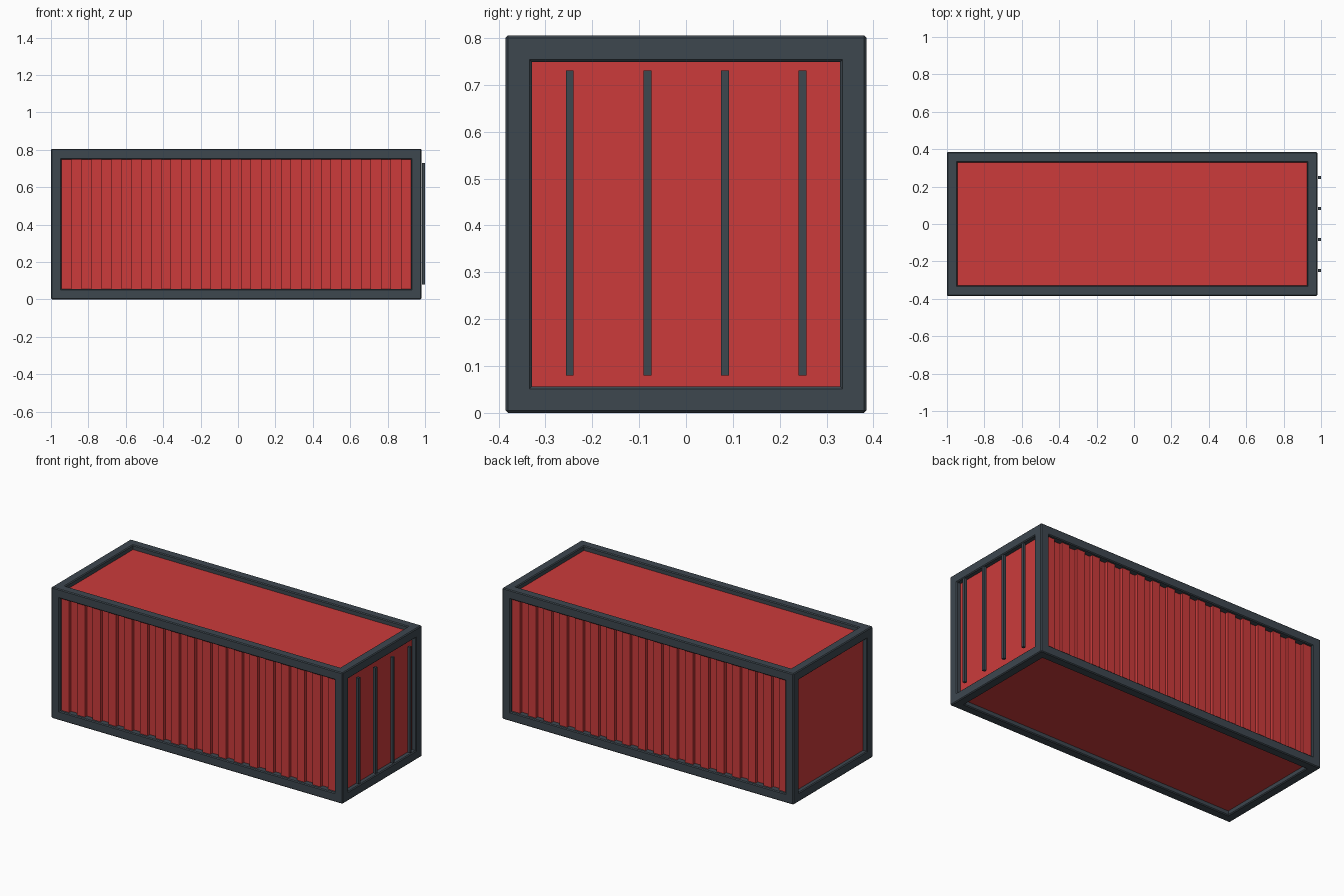
import bpy
import bmesh
import math
from mathutils import Matrix, Vector

if "Cube" in bpy.data.objects:
    bpy.data.objects.remove(bpy.data.objects["Cube"], do_unlink=True)


def make_material(name, rgb):
    mat = bpy.data.materials.new(name)
    mat.use_nodes = True
    mat.diffuse_color = (*rgb, 1)
    mat.node_tree.nodes["Principled BSDF"].inputs["Base Color"].default_value = (*rgb, 1)
    return mat


RED = make_material("container red", (0.604, 0.044, 0.044))
STEEL = make_material("dark slate steel", (0.047, 0.063, 0.078))

# Overall frame limits and beam thickness
LOW = Vector((-1.0, -0.385, 0.0))
HIGH = Vector((0.98, 0.385, 0.805))
BEAM = 0.056
RECESS = BEAM / 2
CENTRE_X = (LOW.x + HIGH.x) / 2


def add_object(name, bm, mat):
    mesh = bpy.data.meshes.new(name)
    bm.to_mesh(mesh)
    bm.free()
    mesh.materials.append(mat)
    obj = bpy.data.objects.new(name, mesh)
    bpy.context.scene.collection.objects.link(obj)
    return obj


def box(name, low, high, mat, bevel=0.0):
    low, high = Vector(low), Vector(high)
    bm = bmesh.new()
    bmesh.ops.create_cube(bm, size=1)
    bmesh.ops.scale(bm, vec=high - low, verts=bm.verts)
    bmesh.ops.translate(bm, vec=(low + high) / 2, verts=bm.verts)
    obj = add_object(name, bm, mat)
    if bevel:
        mod = obj.modifiers.new("chamfer", "BEVEL")
        mod.width = bevel
        mod.segments = 1
    return obj


# Frame: four chamfered beams along each axis
for axis, label in enumerate(("long_rail", "cross_rail", "corner_post")):
    others = [i for i in range(3) if i != axis]
    for first in (0, 1):
        for second in (0, 1):
            a, b = LOW.copy(), HIGH.copy()
            for i, side in zip(others, (first, second)):
                if side:
                    a[i] = HIGH[i] - BEAM
                else:
                    b[i] = LOW[i] + BEAM
            box(f"{label}_{first}{second}", a, b, STEEL, 0.005)

# Flat panels set back to the middle of the beams
inner_low = LOW + Vector((RECESS,) * 3)
inner_high = HIGH - Vector((RECESS,) * 3)
THICK = 0.015
for axis, names in ((0, ("end_wall", "door_panel")), (2, ("floor", "roof"))):
    for side, name in enumerate(names):
        a, b = inner_low.copy(), inner_high.copy()
        # keep clear of the corrugated side sheets
        a.y += 0.012
        b.y -= 0.012
        if side:
            a[axis] = b[axis] - THICK
        else:
            b[axis] = a[axis] + THICK
        box(name, a, b, RED)

# Corrugated side sheets: square-wave profile extruded upwards
FOLDS = 35
DEPTH = 0.02
OUTER = LOW.y + 0.0175


def corrugated_side(name, turn):
    half = (HIGH.x - LOW.x) / 2 - BEAM
    step = 2 * half / FOLDS
    profile = [(-half - 0.02, OUTER)]
    for i in range(1, FOLDS):
        x = -half + i * step
        pair = [(x, OUTER), (x, OUTER + DEPTH)]
        profile += pair if i % 2 else pair[::-1]
    profile.append((half + 0.02, OUTER))
    bm = bmesh.new()
    rows = [[bm.verts.new((x, y, z)) for x, y in profile]
            for z in (inner_low.z, inner_high.z)]
    for i in range(len(profile) - 1):
        bm.faces.new((rows[0][i], rows[0][i + 1], rows[1][i + 1], rows[1][i]))
    bmesh.ops.transform(bm, matrix=Matrix.Rotation(turn, 4, "Z"), verts=bm.verts)
    bmesh.ops.translate(bm, vec=(CENTRE_X, 0, 0), verts=bm.verts)
    obj = add_object(name, bm, RED)
    mod = obj.modifiers.new("sheet thickness", "SOLIDIFY")
    mod.thickness = 0.006
    mod.offset = -1


corrugated_side("front_side_sheet", 0)
corrugated_side("back_side_sheet", math.pi)

# Door locking bars
for i in range(4):
    y = -0.248 + i * 0.1655
    box(f"locking_bar_{i + 1}", (0.983, y - 0.0085, 0.08), (1.0, y + 0.0085, 0.73), STEEL)
